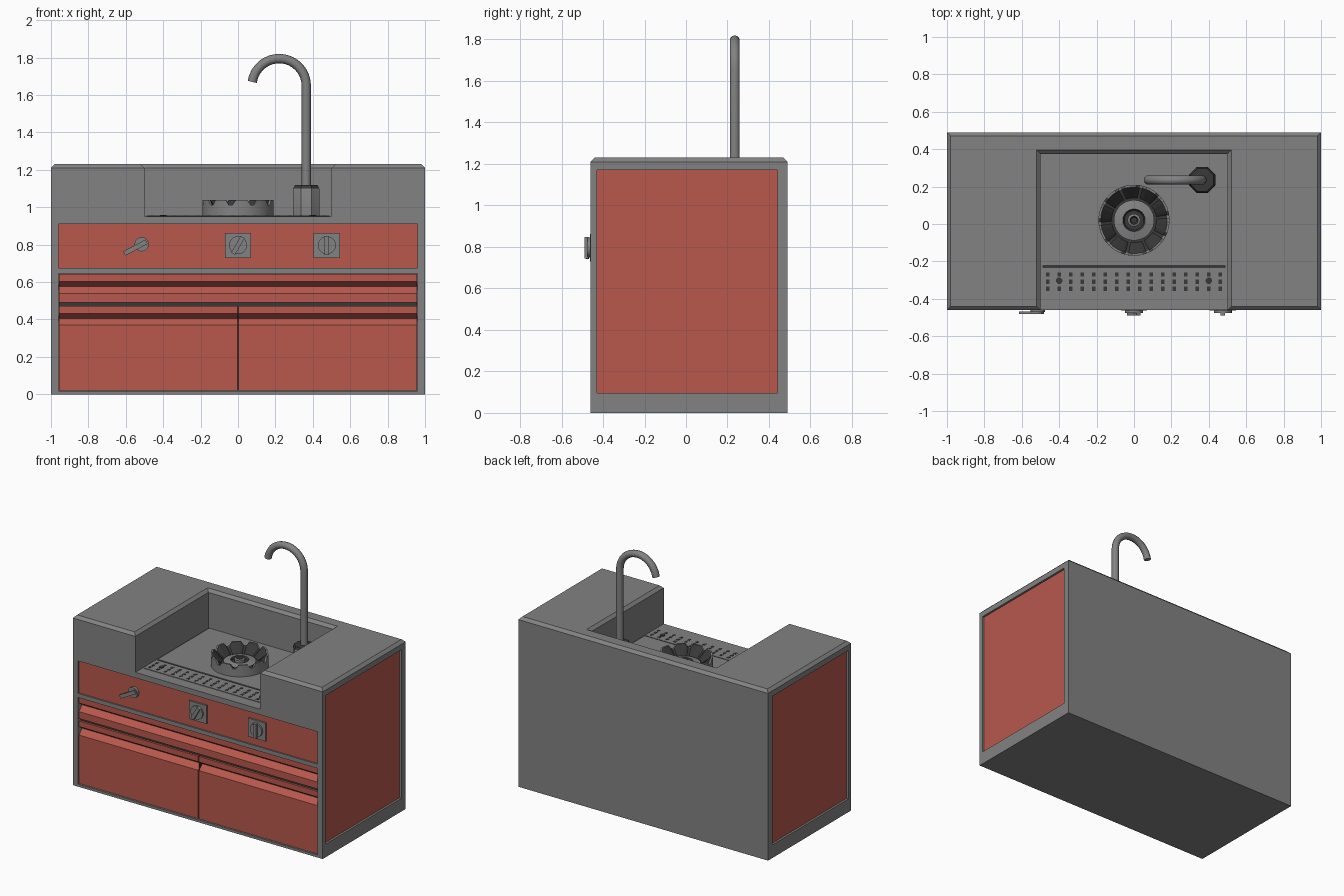
import bpy, bmesh, math
from mathutils import Matrix, Vector

if "Cube" in bpy.data.objects:
    bpy.data.objects.remove(bpy.data.objects["Cube"])


def material(name, r, g, b):
    m = bpy.data.materials.new(name)
    m.diffuse_color = (r, g, b, 1)
    m.use_nodes = True
    m.node_tree.nodes["Principled BSDF"].inputs["Base Color"].default_value = m.diffuse_color
    return m


GREY = material("grey metal", 0.225, 0.225, 0.225)
RED = material("brick red", 0.48, 0.098, 0.075)
DARK = material("dark iron", 0.04, 0.04, 0.04)


def finish(name, bm, mats, smooth=None):
    bmesh.ops.recalc_face_normals(bm, faces=bm.faces)
    me = bpy.data.meshes.new(name)
    if smooth:
        for f in bm.faces:
            f.smooth = True
    bm.to_mesh(me)
    bm.free()
    for m in mats:
        me.materials.append(m)
    if smooth:
        me.set_sharp_from_angle(angle=math.radians(smooth))
    ob = bpy.data.objects.new(name, me)
    bpy.context.collection.objects.link(ob)
    return ob


def add_box(bm, x0, x1, y0, y1, z0, z1):
    c = Vector(((x0 + x1) / 2, (y0 + y1) / 2, (z0 + z1) / 2))
    s = Matrix.Diagonal((x1 - x0, y1 - y0, z1 - z0, 1))
    return bmesh.ops.create_cube(bm, size=1, matrix=Matrix.Translation(c) @ s)["verts"]


def box(name, mat, *dims):
    bm = bmesh.new()
    add_box(bm, *dims)
    return finish(name, bm, [mat])


def prism(bm, pts, offset):
    """Extrude a closed polygon along a vector."""
    f = bm.faces.new([bm.verts.new(p) for p in pts])
    top = bmesh.ops.extrude_face_region(bm, geom=[f])["geom"]
    bmesh.ops.translate(bm, verts=[v for v in top if isinstance(v, bmesh.types.BMVert)], vec=offset)


def lathe(name, profile, bands, centre, segs, wave=None, smooth=35):
    """Spin (radius, z) points round z; bands gives the material of each ring."""
    bm = bmesh.new()
    rings = []
    for i, (r, z) in enumerate(profile):
        ring = []
        for k in range(segs):
            a = 2 * math.pi * (k + 0.5) / segs
            dz = wave(k) if wave and i in (1, 2) else 0
            ring.append(bm.verts.new((centre[0] + r * math.cos(a), centre[1] + r * math.sin(a), z + dz)))
        rings.append(ring)
    for lo, hi, m in zip(rings, rings[1:], bands):
        for k in range(segs):
            n = (k + 1) % segs
            bm.faces.new((lo[k], lo[n], hi[n], hi[k])).material_index = m
    bm.faces.new(rings[-1]).material_index = bands[-1]
    bm.faces.new(rings[0][::-1])
    return finish(name, bm, [GREY, DARK], smooth)


FRONT, BACK = -0.46, 0.49

# Cabinet base, whose top is the cooking surface
base = box("cabinet_base", GREY, -1, 1, FRONT, BACK, 0, 0.95)

# U-shaped worktop with chamfered upper edges
bm = bmesh.new()
outline = [(-1, FRONT), (-0.5, FRONT), (-0.5, 0.375), (0.5, 0.375),
           (0.5, FRONT), (1, FRONT), (1, BACK), (-1, BACK)]
prism(bm, [(x, y, 0.95) for x, y in outline], (0, 0, 0.28))
rim = [e for e in bm.edges if all(v.co.z > 1.2 for v in e.verts)]
bmesh.ops.bevel(bm, geom=rim, offset=0.02, segments=1, affect='EDGES', profile=0.5)
worktop = finish("worktop", bm, [GREY])


# Openings for the front and side panels
def cut(targets, name, *dims):
    c = box(name, GREY, *dims)
    c.hide_render = True
    c.hide_viewport = True
    for t in targets:
        mod = t.modifiers.new(name, 'BOOLEAN')
        mod.operation = 'DIFFERENCE'
        mod.solver = 'EXACT'
        mod.object = c


cut([base], "control_cutter", -0.96, 0.96, -0.6, -0.42, 0.675, 0.91)
cut([base], "door_cutter", -0.96, 0.96, -0.6, -0.40, 0.018, 0.645)
for s, side in ((-1, "left"), (1, "right")):
    xs = sorted((s * 0.97, s * 1.1))
    cut([base, worktop], side + "_cutter", *xs, -0.43, 0.44, 0.095, 1.17)
    xs = sorted((s * 0.968, s * 0.985))
    box(side + "_panel", RED, *xs, -0.43, 0.44, 0.095, 1.17)

# Red control panel
PANEL = -0.45
box("control_panel", RED, -0.96, 0.96, PANEL, -0.418, 0.675, 0.91)


# Drawer and doors with a V-shaped finger groove
def grooved(name, x0, x1, bottom, lip, top):
    pts = [(-0.398, bottom), (PANEL, bottom), (PANEL, lip), (PANEL + 0.036, lip + 0.036),
           (PANEL, lip + 0.062), (PANEL, top), (-0.398, top)]
    b = bmesh.new()
    prism(b, [(x0, y, z) for y, z in pts], (x1 - x0, 0, 0))
    return finish(name, b, [RED])


grooved("drawer", -0.958, 0.958, 0.49, 0.54, 0.643)
grooved("left_door", -0.958, -0.004, 0.02, 0.37, 0.472)
grooved("right_door", 0.004, 0.958, 0.02, 0.37, 0.472)
box("drawer_gap", DARK, -0.958, 0.958, -0.435, -0.398, 0.472, 0.49)
box("door_gap", DARK, -0.004, 0.004, -0.44, -0.398, 0.02, 0.472)

# Perforated drip grate, with thin dark plates as holes
box("drip_grate", GREY, -0.49, 0.49, -0.378, -0.235, 0.948, 0.954)
box("grate_slot", DARK, -0.49, 0.49, -0.235, -0.22, 0.948, 0.952)
box("hob_plate", GREY, -0.49, 0.49, -0.22, 0.37, 0.948, 0.956)
bm = bmesh.new()
for i in range(16):
    x = -0.462 + i * 0.0616
    for y in (-0.345, -0.308, -0.270):
        add_box(bm, x - 0.009, x + 0.009, y - 0.012, y + 0.012, 0.953, 0.9555)
finish("grate_holes", bm, [DARK])
for x in (-0.4, 0.4):
    lathe("grate_screw", [(0.018, 0.953), (0.018, 0.958)], [1], (x, -0.303), 8)

# Burner: notched pot ring with a dark bowl, then the stepped burner head
lathe("burner_ring",
      [(0.19, 0.95), (0.19, 1.04), (0.178, 1.04), (0.12, 0.975)],
      [0, 0, 1], (0, 0.02), 60, wave=lambda k: -0.028 if k % 6 in (0, 1) else 0)
lathe("burner_head",
      [(0.108, 0.96), (0.108, 0.985), (0.06, 0.995), (0.052, 0.98), (0.034, 0.98),
       (0.034, 1.0), (0.022, 1.005), (0.016, 0.998)],
      [0, 0, 1, 1, 0, 0, 1], (0, 0.02), 32)

# Tap: octagonal foot and bent pipe
TX, TY = 0.365, 0.235
lathe("tap_foot", [(0.076, 0.95), (0.076, 1.1), (0.066, 1.118), (0.03, 1.12)], [0, 1, 1],
      (TX, TY), 8, smooth=30)
R = 0.145
path = [(TX, 1.08), (TX, 1.35)]
path += [(TX - R + R * math.cos(a), 1.65 + R * math.sin(a))
         for a in [math.radians(172 * i / 16) for i in range(17)]]
cu = bpy.data.curves.new("tap_pipe", 'CURVE')
cu.dimensions = '3D'
cu.bevel_depth = 0.025
cu.bevel_resolution = 3
cu.use_fill_caps = True
sp = cu.splines.new('POLY')
sp.points.add(len(path) - 1)
for p, (x, z) in zip(sp.points, path):
    p.co = (x, TY, z, 1)
sp.use_smooth = True
cu.materials.append(GREY)
bpy.context.collection.objects.link(bpy.data.objects.new("tap_pipe", cu))


# Controls: round dial with a bar grip, on square plates or as a lever
def dial(name, x, z, radius, y0, y1):
    b = bmesh.new()
    m = Matrix.Translation((x, (y0 + y1) / 2, z)) @ Matrix.Rotation(math.pi / 2, 4, 'X')
    bmesh.ops.create_cone(b, cap_ends=True, segments=20, radius1=radius, radius2=radius,
                          depth=y1 - y0, matrix=m)
    return finish(name, b, [GREY], 35)


def grip(name, x, z, angle, z0, z1, w, y0, y1):
    b = bmesh.new()
    add_box(b, -w, w, y0, y1, z0, z1)
    m = Matrix.Translation((x, 0, z)) @ Matrix.Rotation(math.radians(angle), 4, 'Y')
    bmesh.ops.transform(b, matrix=m, verts=b.verts)
    return finish(name, b, [GREY])


for name, x, angle in (("middle", 0.0, 30), ("right", 0.475, 0)):
    box(name + "_knob_plate", GREY, x - 0.07, x + 0.07, -0.463, PANEL, 0.73, 0.862)
    dial(name + "_knob", x, 0.797, 0.048, -0.475, -0.46)
    grip(name + "_knob_grip", x, 0.797, angle, -0.052, 0.05, 0.012, -0.49, -0.47)
dial("lever_hub", -0.515, 0.802, 0.038, -0.47, PANEL)
grip("lever_arm", -0.515, 0.802, -118, -0.03, 0.105, 0.013, -0.482, -0.468)
